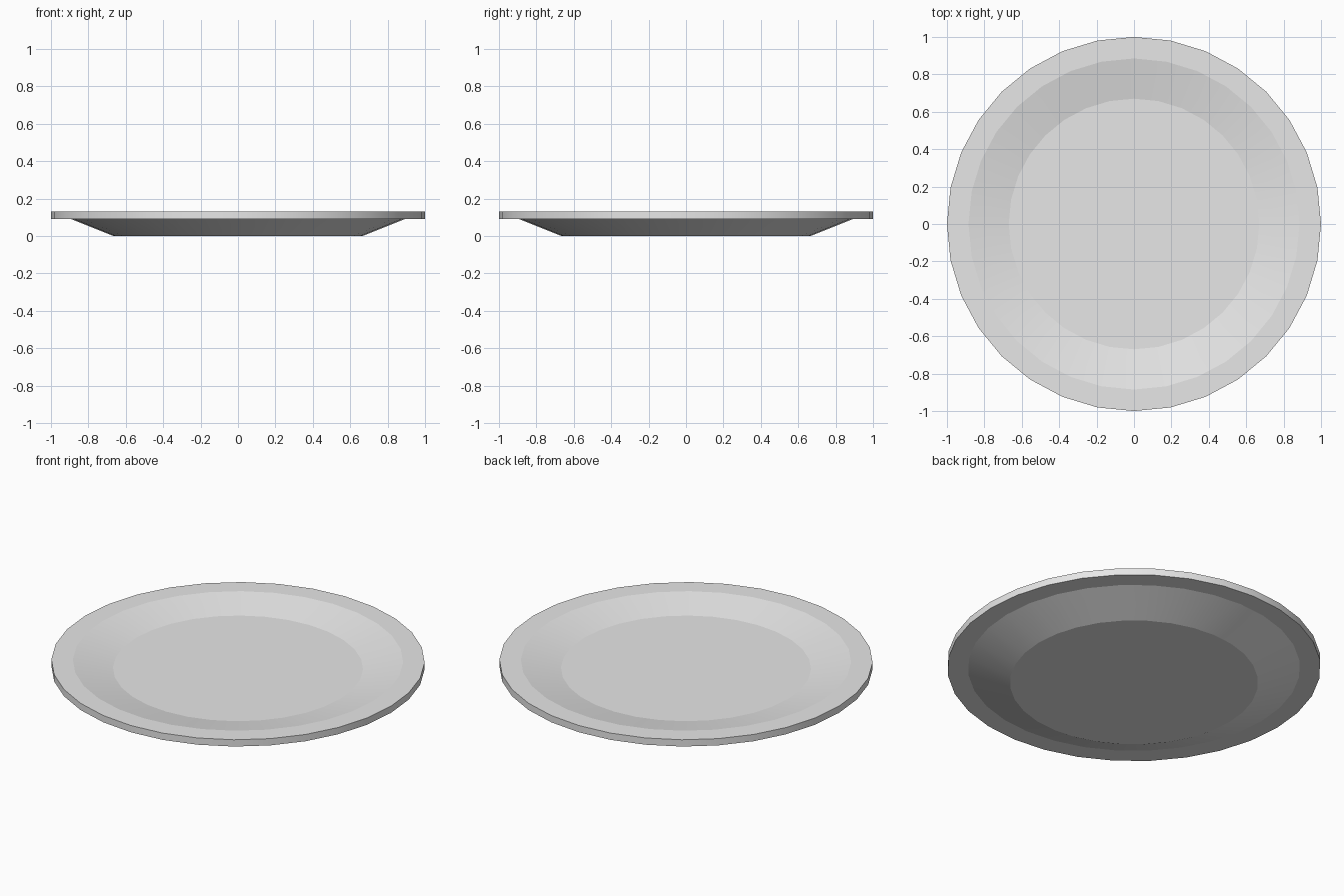
import bpy
import bmesh
import math

SEGMENTS = 32

cube = bpy.data.objects.get("Cube")
if cube:
    bpy.data.objects.remove(cube, do_unlink=True)

# Plain light grey ceramic
ceramic = bpy.data.materials.new("light grey ceramic")
ceramic.use_nodes = True
colour = (0.8, 0.8, 0.8, 1)
ceramic.diffuse_color = colour
ceramic.node_tree.nodes["Principled BSDF"].inputs["Base Color"].default_value = colour

# Cross-section (radius, height): base, underside slope, rim, well
profile = [(0.665, 0), (0.89, 0.09), (1, 0.09), (1, 0.13), (0.885, 0.13), (0.67, 0.086)]

bm = bmesh.new()
rings = []
for radius, height in profile:
    ring = []
    for i in range(SEGMENTS):
        a = math.tau * i / SEGMENTS
        ring.append(bm.verts.new((radius * math.cos(a), radius * math.sin(a), height)))
    rings.append(ring)

# Walls between neighbouring rings
for low, high in zip(rings, rings[1:]):
    for i in range(SEGMENTS):
        j = (i + 1) % SEGMENTS
        bm.faces.new((low[i], low[j], high[j], high[i]))

# Flat foot and flat well
bm.faces.new(rings[0][::-1])
bm.faces.new(rings[-1])
bmesh.ops.recalc_face_normals(bm, faces=bm.faces)

mesh = bpy.data.meshes.new("plate")
bm.to_mesh(mesh)
bm.free()
mesh.materials.append(ceramic)
plate = bpy.data.objects.new("plate", mesh)
bpy.context.collection.objects.link(plate)

# Smooth around the plate, crisp at the profile corners
bpy.ops.object.select_all(action="DESELECT")
plate.select_set(True)
bpy.context.view_layer.objects.active = plate
bpy.ops.object.shade_smooth_by_angle(angle=math.radians(11.4))
